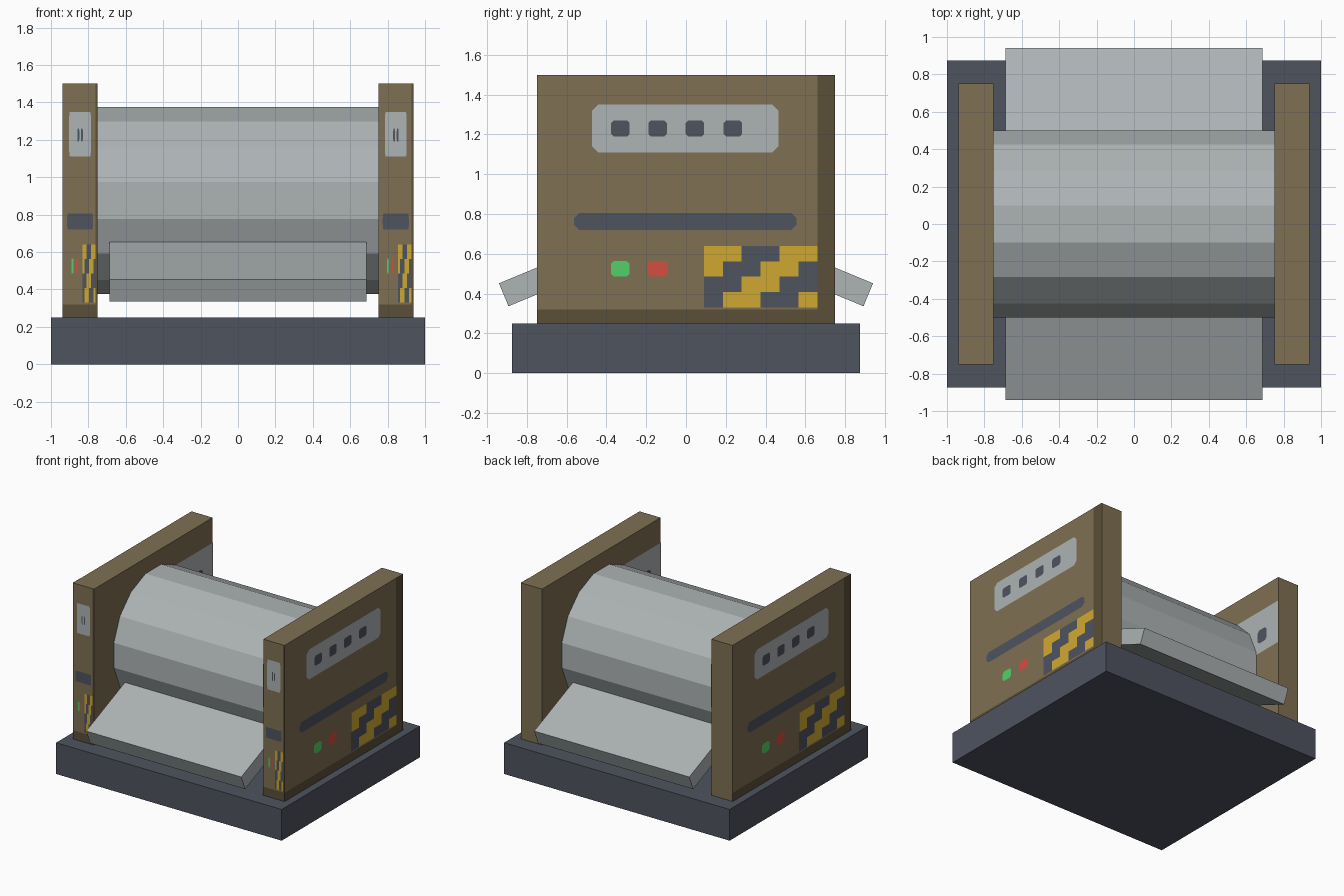
import bpy, bmesh, math
from mathutils import Vector

if "Cube" in bpy.data.objects:
    bpy.data.objects.remove(bpy.data.objects["Cube"], do_unlink=True)


def material(name, rgb):
    linear = [((c / 255 + 0.055) / 1.055) ** 2.4 for c in rgb]
    m = bpy.data.materials.new(name)
    m.use_nodes = True
    m.diffuse_color = (*linear, 1)
    bsdf = m.node_tree.nodes["Principled BSDF"]
    bsdf.inputs["Base Color"].default_value = (*linear, 1)
    bsdf.inputs["Roughness"].default_value = 0.8
    return m


BROWN = material("olive brown", (126, 112, 82))
SHADE = material("dark brown", (91, 78, 56))
SLATE = material("slate", (78, 83, 95))
STEEL = material("light steel", (173, 179, 180))
YELLOW = material("hazard yellow", (208, 169, 48))
GREEN = material("lamp green", (82, 208, 104))
RED = material("lamp red", (212, 78, 64))


def finish(name, bm, mat):
    mesh = bpy.data.meshes.new(name)
    bm.to_mesh(mesh)
    bm.free()
    mesh.materials.append(mat)
    obj = bpy.data.objects.new(name, mesh)
    bpy.context.scene.collection.objects.link(obj)
    return obj


def box(name, size, centre, mat, tilt=0):
    bm = bmesh.new()
    bmesh.ops.create_cube(bm, size=1)
    bmesh.ops.scale(bm, vec=size, verts=bm.verts)
    obj = finish(name, bm, mat)
    obj.location = centre
    obj.rotation_euler.x = tilt
    return obj


def decal(name, face, rects, mat, layer=1, cut=0.0):
    """Flat plates on a wall; rects are (u0, u1, z0, z1), u runs along the wall."""
    start, along = Vector((*face[0], 0)), Vector((*face[1], 0))
    normal = Vector((along.y, -along.x, 0)).normalized()
    bm = bmesh.new()
    for u0, u1, z0, z1 in rects:
        cu = cut / 1.5
        if cut:
            outline = [(u0 + cu, z0), (u1 - cu, z0), (u1, z0 + cut), (u1, z1 - cut),
                       (u1 - cu, z1), (u0 + cu, z1), (u0, z1 - cut), (u0, z0 + cut)]
        else:
            outline = [(u0, z0), (u1, z0), (u1, z1), (u0, z1)]
        bm.faces.new([bm.verts.new(start + along * u + normal * 0.002 * layer
                                   + Vector((0, 0, z))) for u, z in outline])
    return finish(name, bm, mat)


def spots(centres, half, z0, z1):
    return [(u - half, u + half, z0, z1) for u in centres]


def control_face(name, face, slots):
    # Worn edges
    decal(name + "_worn_edges", face, [(0.94, 1, 0.25, 1.5), (0, 0.94, 0.25, 0.32)], SHADE)
    # Display with slots
    decal(name + "_display", face, [(0.185, 0.81, 1.11, 1.35)], STEEL, 1, 0.03)
    decal(name + "_slots", face, slots, SLATE, 2, 0.012)
    # Groove and lamps
    decal(name + "_groove", face, [(0.125, 0.87, 0.72, 0.805)], SLATE, 1, 0.025)
    decal(name + "_green_lamp", face, spots([0.28], 0.031, 0.485, 0.565), GREEN, 1, 0.015)
    decal(name + "_red_lamp", face, spots([0.405], 0.034, 0.485, 0.565), RED, 1, 0.015)
    # Stepped hazard stripes
    u0, z1, du, dz = 0.56, 0.64, 0.0633, 0.0775
    decal(name + "_stripe_backing", face, [(u0, u0 + 6 * du, z1 - 4 * dz, z1)], SLATE)
    cells = [(u0 + i * du, u0 + (i + 1) * du, z1 - (r + 1) * dz, z1 - r * dz)
             for r in range(4) for i in range(6) if (i + r) % 4 < 2]
    decal(name + "_yellow_stripes", face, cells, YELLOW, 2)


# Base slab
box("base", (2, 1.75, 0.25), (0, 0, 0.125), SLATE)

# Roller with sixteen flat sides, one of them level on top
bm = bmesh.new()
bmesh.ops.create_cone(bm, cap_ends=True, segments=16, radius1=0.51, radius2=0.51, depth=1.5)
roller = finish("roller", bm, STEEL)
roller.rotation_euler = (math.radians(11.25), math.radians(90), 0)
roller.location.z = 0.875
xs = [v.co.copy() for v in roller.data.vertices]
# Turn the profile so that a flat side faces straight up
flat = min(abs(math.atan2(v.y, v.x)) for v in xs)
spin = math.radians(11.25) - flat
for v in roller.data.vertices:
    x, y = v.co.x, v.co.y
    v.co.x = x * math.cos(spin) - y * math.sin(spin)
    v.co.y = x * math.sin(spin) + y * math.cos(spin)
roller.rotation_euler.x = 0

# Sloping trays in front and behind
for name, s in (("front_tray", -1), ("back_tray", 1)):
    box(name, (1.375, 0.6, 0.125), (0, s * 0.639, 0.509), STEEL, -s * math.radians(22.5))

# Side walls with their painted controls
wide = spots([0.28, 0.405, 0.53, 0.657], 0.031, 1.19, 1.27)
narrow = spots([0.45, 0.55], 0.025, 1.19, 1.26)
for name, s in (("right_wall", -1), ("left_wall", 1)):
    box(name, (0.1875, 1.5, 1.25), (s * 0.844, 0, 0.875), BROWN)
    control_face(name + "_outer", ((s * 0.9375, -s * 0.75), (0, s * 1.5)), wide)
    control_face(name + "_front", ((s * 0.844 - 0.0937, -0.75), (0.1875, 0)), narrow)
    # Inner face plate
    inner = ((s * 0.75, s * 0.75), (0, -s * 1.5))
    decal(name + "_inner_display", inner, [(0.5, 1, 0.95, 1.3)], STEEL)
    decal(name + "_inner_slot", inner, spots([0.88], 0.035, 1.03, 1.14), SLATE, 2, 0.02)
